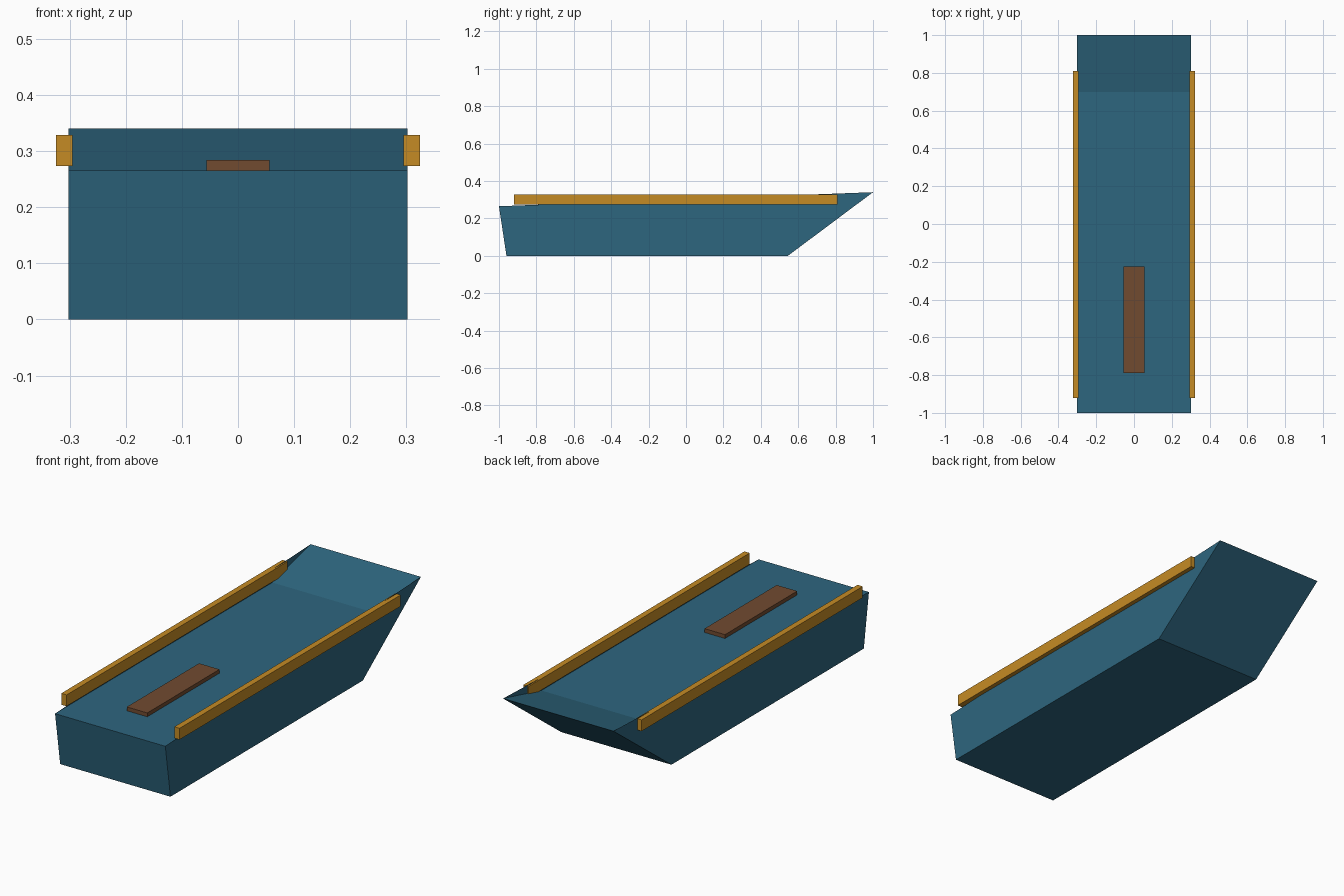
import bpy

if "Cube" in bpy.data.objects:
    bpy.data.objects.remove(bpy.data.objects["Cube"])


def material(name, rgb):
    mat = bpy.data.materials.new(name)
    mat.diffuse_color = (*rgb, 1.0)
    mat.use_nodes = True
    mat.node_tree.nodes["Principled BSDF"].inputs["Base Color"].default_value = mat.diffuse_color
    return mat


def mesh_object(name, verts, faces, mat):
    mesh = bpy.data.meshes.new(name)
    mesh.from_pydata(verts, [], faces)
    mesh.materials.append(mat)
    mesh.update()
    obj = bpy.data.objects.new(name, mesh)
    bpy.context.collection.objects.link(obj)
    return obj


def box(name, x, y, z, mat):
    verts = [(a, b, c) for a in x for b in y for c in z]
    faces = [(0, 1, 3, 2), (4, 6, 7, 5), (0, 4, 5, 1),
             (2, 3, 7, 6), (0, 2, 6, 4), (1, 5, 7, 3)]
    return mesh_object(name, verts, faces, mat)


blue = material("hull_blue", (0.027, 0.133, 0.212))
ochre = material("rail_ochre", (0.56, 0.26, 0.018))
brown = material("plank_brown", (0.165, 0.070, 0.030))

# Hull: (y, z) outline, with the flat deck creased where it rises to the bow
W = 0.302
profile = [(-1.0, 0.265), (-0.96, 0.0), (0.545, 0.0), (1.0, 0.34), (0.70, 0.265)]
n = len(profile)
verts = [(x, y, z) for x in (-W, W) for y, z in profile]
faces = [(i, (i + 1) % n, (i + 1) % n + n, i + n) for i in range(n)]
# Side walls run straight from stern to bow, standing above the deck
faces += [(3, 2, 1, 0), (n, n + 1, n + 2, n + 3)]
mesh_object("hull", verts, faces, blue)

# Side rails
for name, side in (("left_rail", -1), ("right_rail", 1)):
    xs = sorted((side * 0.295, side * 0.324))
    box(name, xs, (-0.92, 0.81), (0.273, 0.329), ochre)

# Deck plank
box("deck_plank", (-0.056, 0.056), (-0.79, -0.225), (0.264, 0.284), brown)
